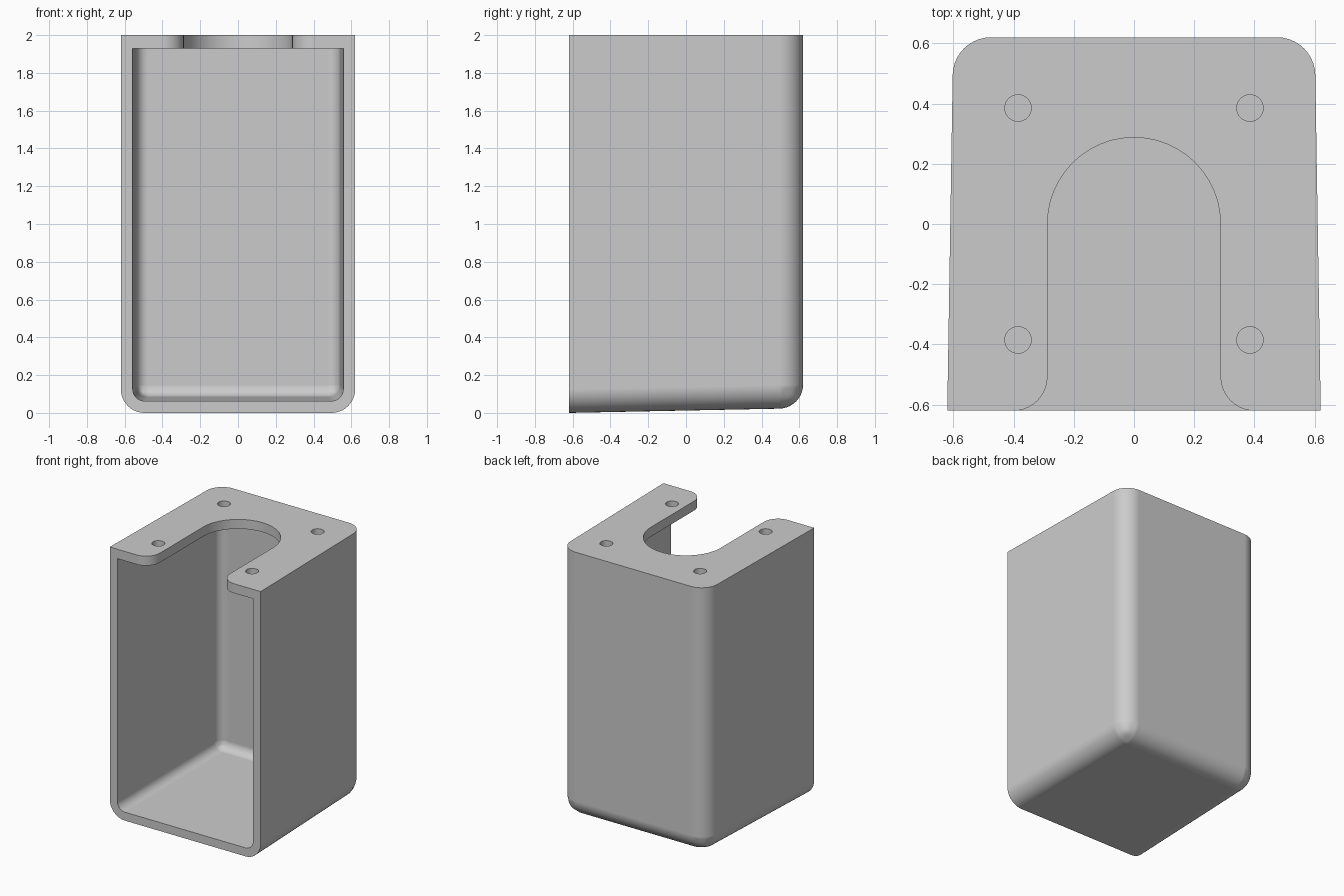
import bpy, bmesh, math

if "Cube" in bpy.data.objects:
    bpy.data.objects.remove(bpy.data.objects["Cube"])


def make_object(name, bm):
    bmesh.ops.recalc_face_normals(bm, faces=bm.faces)
    mesh = bpy.data.meshes.new(name)
    bm.to_mesh(mesh)
    bm.free()
    obj = bpy.data.objects.new(name, mesh)
    bpy.context.collection.objects.link(obj)
    return obj


def drafted_box(name, front, back, top, radius):
    """Box narrowing to the back; front/back = (y, half width, bottom z)."""
    bm = bmesh.new()
    rings = []
    for y, w, z in (front, back):
        rings.append([bm.verts.new(p) for p in
                      ((-w, y, z), (w, y, z), (w, y, top), (-w, y, top))])
    f, b = rings
    bm.faces.new(f)
    bm.faces.new(b)
    for i in range(4):
        j = (i + 1) % 4
        bm.faces.new((f[i], f[j], b[j], b[i]))
    # Round the lower side edges, the back uprights and the lower back edge
    pairs = [(f[0], b[0]), (f[1], b[1]), (b[0], b[3]), (b[1], b[2]), (b[0], b[1])]
    bmesh.ops.bevel(bm, geom=[bm.edges.get(p) for p in pairs], offset=radius,
                    segments=10, profile=0.5, affect='EDGES')
    return make_object(name, bm)


def prism(name, points, z0, z1):
    bm = bmesh.new()
    face = bm.faces.new([bm.verts.new((x, y, z0)) for x, y in points])
    new = bmesh.ops.extrude_face_region(bm, geom=[face])["geom"]
    bmesh.ops.translate(bm, vec=(0, 0, z1 - z0),
                        verts=[v for v in new if isinstance(v, bmesh.types.BMVert)])
    return make_object(name, bm)


def arc(cx, cy, r, a0, a1, n):
    return [(cx + r * math.cos(math.radians(a0 + (a1 - a0) * i / n)),
             cy + r * math.sin(math.radians(a0 + (a1 - a0) * i / n)))
            for i in range(n + 1)]


# Outer shell with slight draft towards the back and bottom
housing = drafted_box("housing", (-0.62, 0.62, 0.0), (0.62, 0.60, 0.025), 2.0, 0.125)

# Inner cavity, open at the front
cutters = [drafted_box("cavity_cutter", (-0.72, 0.559, 0.061),
                       (0.558, 0.5385, 0.086), 1.93, 0.0625)]

# U-shaped slot in the top with rounded mouth
R, F = 0.287, 0.115
right = arc(R + F, -0.6205 + F, F, 270, 180, 10)
slot = [(R + F, -0.75)] + right + arc(0, 0, R, 0, 180, 40)
slot += [(-x, y) for x, y in reversed(right)] + [(-R - F, -0.75)]
cutters.append(prism("slot_cutter", slot, 1.85, 2.1))

# Four screw holes
for sx in (-1, 1):
    for sy in (-1, 1):
        cutters.append(prism("hole_cutter",
                             arc(0.385 * sx, 0.385 * sy, 0.044, 0, 348.75, 31), 1.85, 2.1))

bpy.context.view_layer.objects.active = housing
housing.select_set(True)
for c in cutters:
    c.hide_render = True
    mod = housing.modifiers.new("cut", 'BOOLEAN')
    mod.operation = 'DIFFERENCE'
    mod.solver = 'EXACT'
    mod.object = c
    bpy.ops.object.modifier_apply(modifier=mod.name)
    bpy.data.objects.remove(c)

# Smooth fillets, crisp rims, flat walls
bpy.ops.object.shade_smooth_by_angle(angle=math.radians(30))
wn = housing.modifiers.new("flat_walls", 'WEIGHTED_NORMAL')
wn.keep_sharp = True
